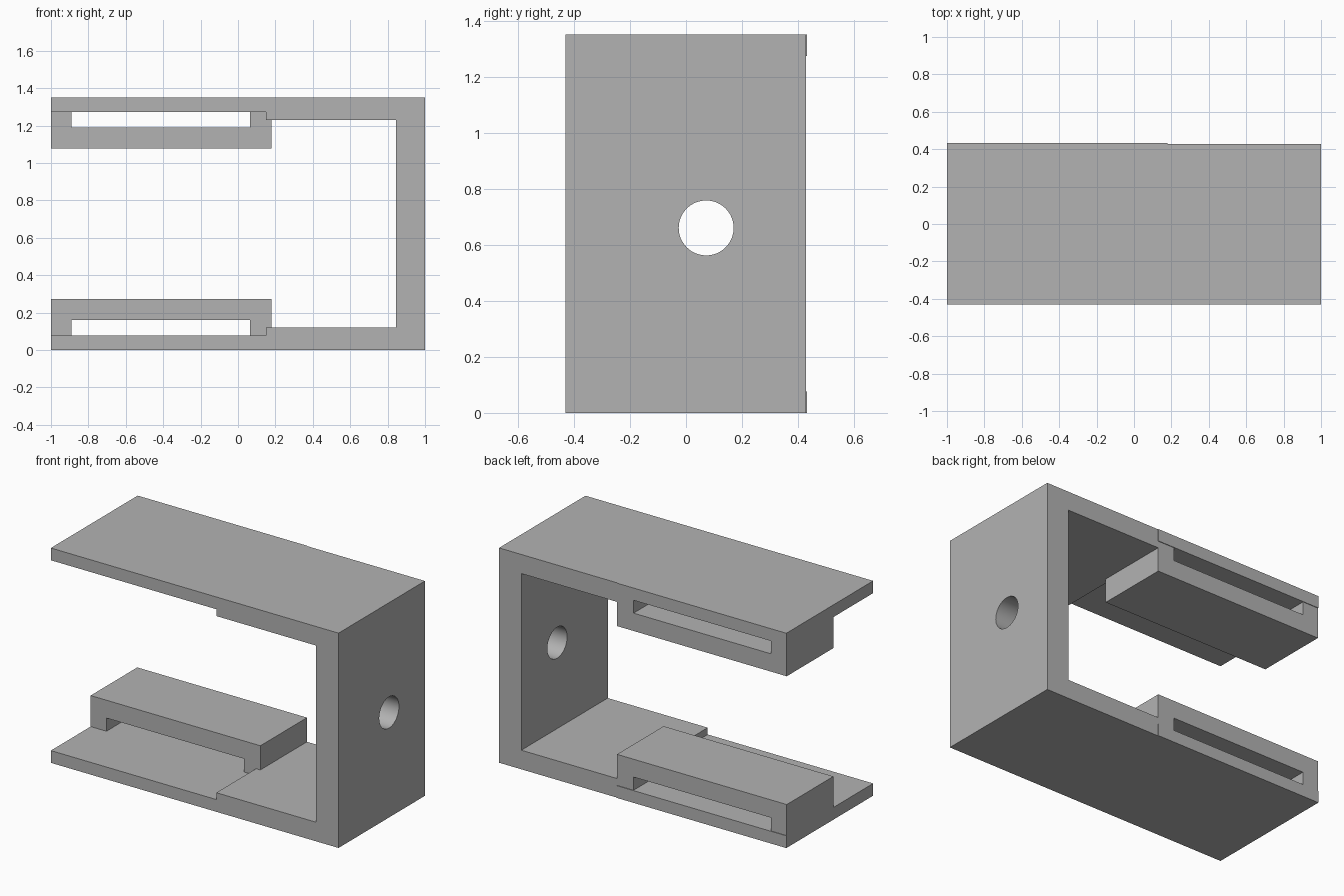
import bpy
import bmesh
import math

cube = bpy.data.objects.get("Cube")
if cube:
    bpy.data.objects.remove(cube, do_unlink=True)

HEIGHT = 1.35
FRONT, BACK = -0.43, 0.428

grey = bpy.data.materials.new("plain_grey")
grey.use_nodes = True
grey.diffuse_color = (0.45, 0.45, 0.45, 1)
grey.node_tree.nodes["Principled BSDF"].inputs["Base Color"].default_value = (0.45, 0.45, 0.45, 1)


def extrude_profile(name, points, y0, y1):
    """Extrude a closed x-z outline from y0 to y1."""
    bm = bmesh.new()
    face = bm.faces.new([bm.verts.new((x, y0, z)) for x, z in points])
    result = bmesh.ops.extrude_face_region(bm, geom=[face])
    verts = [v for v in result["geom"] if isinstance(v, bmesh.types.BMVert)]
    bmesh.ops.translate(bm, verts=verts, vec=(0, y1 - y0, 0))
    bmesh.ops.recalc_face_normals(bm, faces=bm.faces)
    mesh = bpy.data.meshes.new(name)
    bm.to_mesh(mesh)
    bm.free()
    mesh.materials.append(grey)
    obj = bpy.data.objects.new(name, mesh)
    bpy.context.collection.objects.link(obj)
    return obj


def flip(points):
    """Mirror an outline about mid height."""
    return [(x, HEIGHT - z) for x, z in points]


# C-shaped frame: thin arm ends, thicker roots, upright wall
arm = [(1, 0), (-1, 0), (-1, 0.077), (0.15, 0.077), (0.15, 0.12), (0.845, 0.12)]
frame = extrude_profile("bracket_frame", arm + flip(arm)[::-1], FRONT, BACK)

# Round hole through the upright wall
bpy.ops.mesh.primitive_cylinder_add(vertices=64, radius=0.098, depth=0.5,
                                    location=(0.92, 0.072, 0.66),
                                    rotation=(0, math.pi / 2, 0))
cutter = bpy.context.object
cutter.name = "hole_cutter"
cutter.hide_render = True
cutter.data.materials.append(grey)
cut = frame.modifiers.new("wall_hole", "BOOLEAN")
cut.operation = "DIFFERENCE"
cut.solver = "EXACT"
cut.object = cutter
bpy.ops.object.select_all(action="DESELECT")
frame.select_set(True)
bpy.context.view_layer.objects.active = frame
bpy.ops.object.modifier_apply(modifier=cut.name)
bpy.data.objects.remove(cutter, do_unlink=True)
bpy.ops.object.shade_smooth_by_angle(angle=math.radians(30))

# Slotted bridge on each arm, and the slightly proud rear edge of the arm
bridge = [(-1, 0.077), (-0.89, 0.077), (-0.89, 0.16), (0.065, 0.16), (0.065, 0.077),
          (0.15, 0.077), (0.15, 0.12), (0.18, 0.12), (0.18, 0.272), (-1, 0.272)]
lip = [(-1, 0), (0.18, 0), (0.18, 0.077), (-1, 0.077)]
for side, shape in (("lower", lambda p: p), ("upper", flip)):
    extrude_profile(side + "_slotted_bridge", shape(bridge), -0.035, BACK)
    extrude_profile(side + "_rear_lip", shape(lip), BACK, 0.432)
